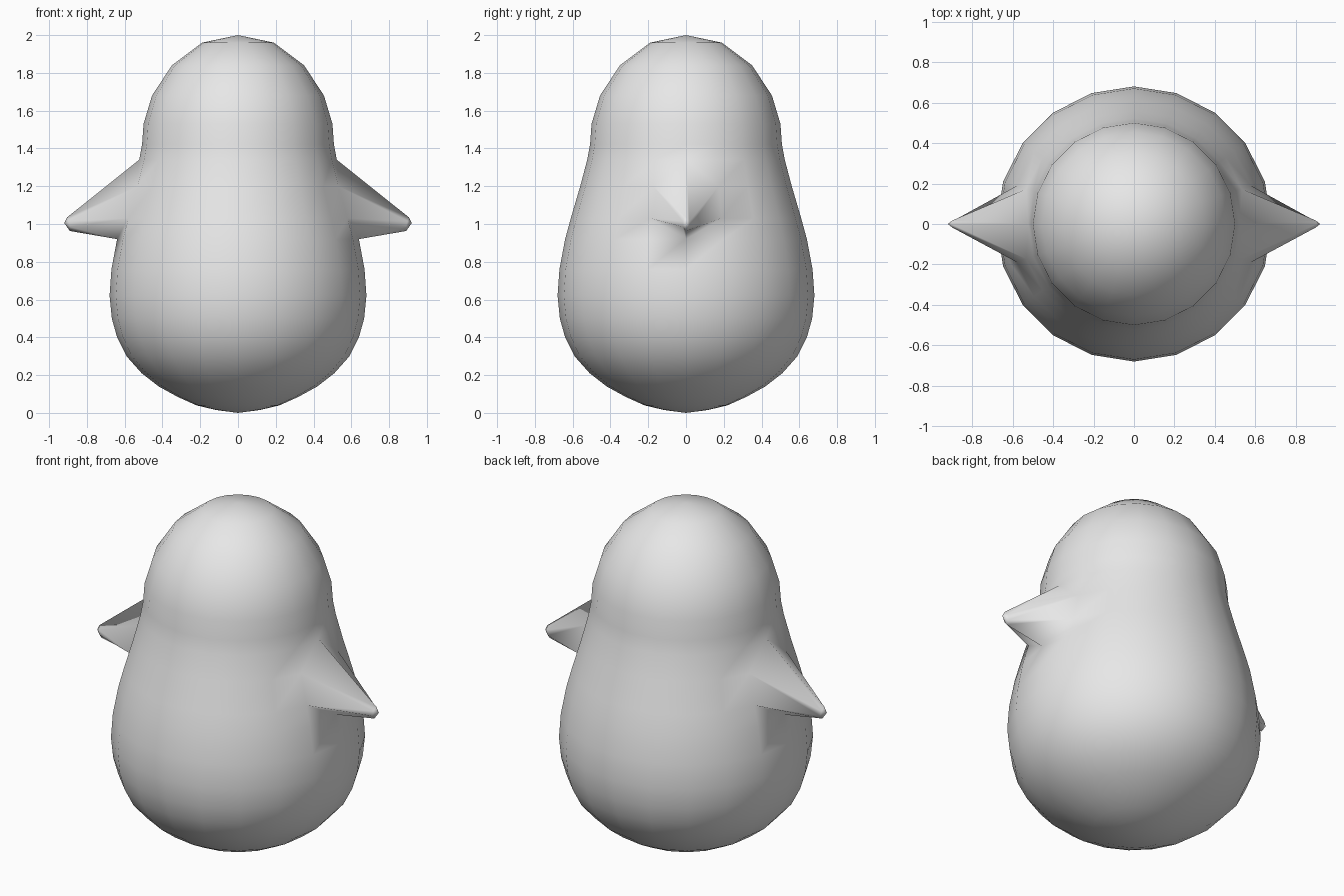
import bpy
import bmesh
from math import sin, cos, tau

cube = bpy.data.objects.get("Cube")
if cube:
    bpy.data.objects.remove(cube)

grey = bpy.data.materials.new("plain grey")
grey.use_nodes = True
grey.diffuse_color = (0.8, 0.8, 0.8, 1)
grey.node_tree.nodes["Principled BSDF"].inputs["Base Color"].default_value = (0.8, 0.8, 0.8, 1)

SIDES = 20
# Body outline as (radius, height), bottom to top
PROFILE = [(0.115, 0.015), (0.22, 0.04), (0.32, 0.085), (0.42, 0.14), (0.51, 0.21),
           (0.59, 0.30), (0.64, 0.40), (0.668, 0.50), (0.68, 0.62), (0.67, 0.76),
           (0.64, 0.92), (0.61, 1.03), (0.56, 1.20), (0.523, 1.34), (0.508, 1.42),
           (0.50, 1.53), (0.455, 1.68), (0.35, 1.84), (0.19, 1.96)]
LOW, HIGH = 10, 12      # wing root: lowest ring and the start of its top band

bm = bmesh.new()
rings = [[bm.verts.new((r * cos(tau * i / SIDES), r * sin(tau * i / SIDES), z))
          for i in range(SIDES)] for r, z in PROFILE]

# Rounded body, left open where the wings grow out
for j in range(len(rings) - 1):
    for i in range(SIDES):
        k = (i + 1) % SIDES
        a, b, c, d = rings[j][i], rings[j][k], rings[j + 1][k], rings[j + 1][i]
        starts, ends = i in (0, SIDES // 2), k in (0, SIDES // 2)
        if not (starts or ends) or not LOW <= j <= HIGH:
            bm.faces.new((a, b, c, d))
        elif j == LOW:
            bm.faces.new((a, b, c) if starts else (a, b, d))
        elif j == HIGH:
            bm.faces.new((b, c, d) if starts else (a, c, d))

# Top and bottom caps
for ring, z in ((rings[0], 0), (rings[-1], 2)):
    pole = bm.verts.new((0, 0, z))
    for i in range(SIDES):
        bm.faces.new((ring[i], ring[(i + 1) % SIDES], pole))

# Wings: each tapers from its opening to a small rounded tip
TIP = [(0.905, 0, 1.035), (0.897, 0.018, 1.015), (0.89, 0.018, 0.985),
       (0.89, 0, 0.963), (0.89, -0.018, 0.985), (0.897, -0.018, 1.015)]
for side, mid in ((1, 0), (-1, SIDES // 2)):
    front, back = (mid - side) % SIDES, (mid + side) % SIDES
    root = [rings[HIGH + 1][mid], rings[HIGH][back], rings[LOW + 1][back],
            rings[LOW][mid], rings[LOW + 1][front], rings[HIGH][front]]
    end = [bm.verts.new((side * x, y, z)) for x, y, z in TIP]
    point = bm.verts.new((side * 0.92, 0, 1.005))
    for i in range(6):
        k = (i + 1) % 6
        bm.faces.new((root[i], root[k], end[k], end[i]))
        bm.faces.new((end[i], end[k], point))

bmesh.ops.recalc_face_normals(bm, faces=bm.faces)
for face in bm.faces:
    face.smooth = True

mesh = bpy.data.meshes.new("body_with_wings")
bm.to_mesh(mesh)
bm.free()
mesh.materials.append(grey)
body = bpy.data.objects.new("body_with_wings", mesh)
bpy.context.collection.objects.link(body)
